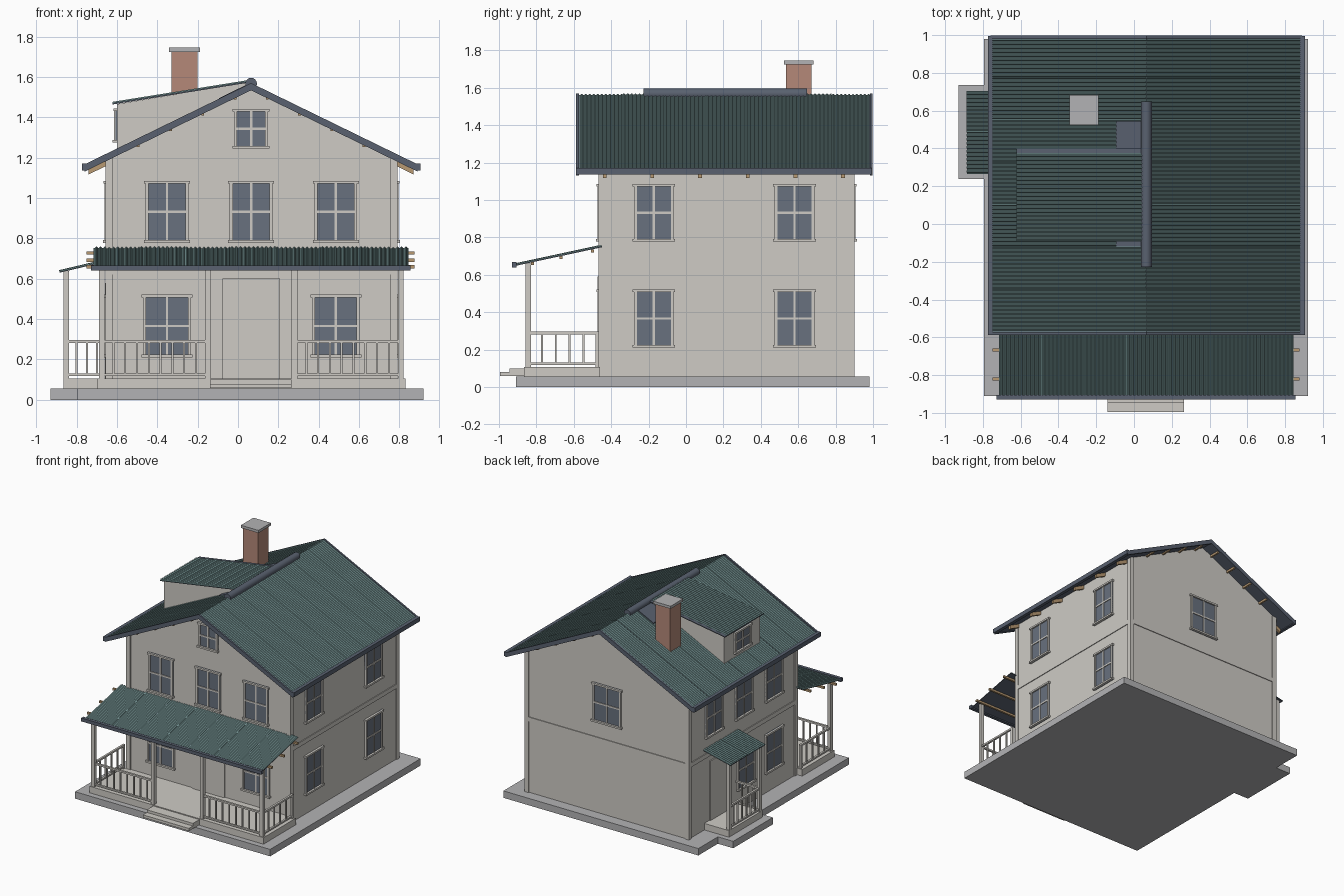
import bpy, bmesh, math
from mathutils import Vector, Matrix

if "Cube" in bpy.data.objects:
    bpy.data.objects.remove(bpy.data.objects["Cube"])


def material(name, rgb):
    m = bpy.data.materials.new(name)
    m.use_nodes = True
    m.diffuse_color = (*rgb, 1)
    m.node_tree.nodes["Principled BSDF"].inputs["Base Color"].default_value = (*rgb, 1)
    return m


WALL = material("warm white", (0.62, 0.60, 0.56))
STONE = material("grey stone", (0.45, 0.45, 0.46))
TEAL = material("teal sheet", (0.18, 0.30, 0.30))
SLATE = material("dark slate", (0.10, 0.12, 0.16))
GLASS = material("window glass", (0.14, 0.165, 0.21))
BRICK = material("red brick", (0.46, 0.25, 0.19))
WOOD = material("tan wood", (0.48, 0.32, 0.17))


def finish(name, bm, mats):
    bmesh.ops.recalc_face_normals(bm, faces=bm.faces)
    me = bpy.data.meshes.new(name)
    bm.to_mesh(me)
    bm.free()
    for m in mats:
        me.materials.append(m)
    ob = bpy.data.objects.new(name, me)
    bpy.context.collection.objects.link(ob)
    return ob


def add_box(bm, x, y, z, index=0):
    size = Vector((x[1] - x[0], y[1] - y[0], z[1] - z[0]))
    mid = Vector((sum(x) / 2, sum(y) / 2, sum(z) / 2))
    geo = bmesh.ops.create_cube(bm, size=1, matrix=Matrix.Translation(mid) @ Matrix.Diagonal((*size, 1)))
    for f in {f for v in geo["verts"] for f in v.link_faces}:
        f.material_index = index


def box(name, x, y, z, mat):
    bm = bmesh.new()
    add_box(bm, x, y, z)
    return finish(name, bm, [mat])


def prism(name, pts, axis, span, mat):
    """Extrude a profile of (x, z) along y, or of (y, z) along x."""
    bm = bmesh.new()
    place = (lambda p: (p[0], span[0], p[1])) if axis == "y" else (lambda p: (span[0], *p))
    face = bm.faces.new([bm.verts.new(place(p)) for p in pts])
    geo = bmesh.ops.extrude_face_region(bm, geom=[face])["geom"]
    step = span[1] - span[0]
    vec = (0, step, 0) if axis == "y" else (step, 0, 0)
    bmesh.ops.translate(bm, verts=[v for v in geo if isinstance(v, bmesh.types.BMVert)], vec=vec)
    return finish(name, bm, [mat])


def strip(name, a, b, thick, axis, span, mat):
    """A board along the slope from a to b, hanging down by thick."""
    return prism(name, [a, b, (b[0], b[1] - thick), (a[0], a[1] - thick)], axis, span, mat)


def corrugated(name, start, along, down, period=0.021, amp=0.006, sheet=0.224):
    """Ribbed sheets side by side, ribs running down the slope."""
    bm = bmesh.new()
    start, along, down = Vector(start), Vector(along), Vector(down)
    n = along.cross(down).normalized()
    n = n if n.z > 0 else -n
    width = along.length
    for s in range(math.ceil(width / sheet)):
        lo, hi = s * sheet, min(width, (s + 1) * sheet + 0.004)
        count = max(2, round((hi - lo) / period * 4))
        prev = None
        for i in range(count + 1):
            t = lo + (hi - lo) * i / count
            p = start + along * (t / width) + n * (amp * (i % 4 > 1) + 0.002 * (s % 2))
            pair = bm.verts.new(p), bm.verts.new(p + down)
            if prev:
                bm.faces.new((prev[0], pair[0], pair[1], prev[1]))
            prev = pair
    ob = finish(name, bm, [TEAL])
    sol = ob.modifiers.new("thickness", "SOLIDIFY")
    sol.thickness = 0.003
    return ob


def window(name, side, u, face, z, w):
    """Four-pane window; side is the turn about z from the front wall."""
    bm = bmesh.new()
    h, (a, b) = w / 2, z
    add_box(bm, (-h, h), (-0.006, 0.01), (a, b), 1)
    for s in (-1, 1):
        add_box(bm, sorted((s * h, s * (h - 0.015))), (-0.014, 0.01), (a, b))
    add_box(bm, (-0.006, 0.006), (-0.012, 0.01), (a, b))
    mid = (a + b) / 2
    add_box(bm, (-h, h), (-0.012, 0.01), (mid - 0.006, mid + 0.006))
    add_box(bm, (-h - 0.008, h + 0.008), (-0.018, 0.01), (b - 0.014, b))
    add_box(bm, (-h - 0.008, h + 0.008), (-0.022, 0.01), (a, a + 0.014))
    pos = (u, face, 0) if side in (0, 180) else (face, u, 0)
    bm.transform(Matrix.Translation(pos) @ Matrix.Rotation(math.radians(side), 4, "Z"))
    return finish(name, bm, [WALL, GLASS])


def railing(name, a, b, gap=0.056):
    """Two rails with balusters between two floor points."""
    a, b = Vector((*a, 0)), Vector((*b, 0))
    d = b - a
    bm = bmesh.new()
    for z in ((0.118, 0.13), (0.282, 0.296)):
        add_box(bm, (0, d.length), (-0.008, 0.008), z)
    n = round(d.length / gap)
    for i in range(1, n):
        t = d.length * i / n
        add_box(bm, (t - 0.005, t + 0.005), (-0.005, 0.005), (0.12, 0.29))
    bm.transform(Matrix.Translation(a) @ Matrix.Rotation(math.atan2(d.y, d.x), 4, "Z"))
    return finish(name, bm, [WALL])


# Main dimensions
CX, RIDGE, SLOPE = 0.065, 1.56, 0.488
X0, X1, Y0, Y1 = -0.648, 0.782, -0.46, 0.893
R0, R1 = -0.58, 0.99
roof_z = lambda x: RIDGE - SLOPE * abs(x - CX)

# Foundation, porch floors and steps
box("foundation", (-0.795, 0.92), (-0.91, 0.98), (0, 0.055), STONE)
box("side_foundation", (-0.93, -0.795), (0.238, 0.735), (0, 0.055), STONE)
box("porch_floor", (-0.70, 0.83), (-0.865, Y0), (0.055, 0.107), WALL)
box("side_porch_floor", (-0.865, X0), (0.275, 0.695), (0.055, 0.107), WALL)
box("lower_step", (-0.14, 0.265), (-0.995, -0.86), (0.058, 0.079), WALL)
box("upper_step", (-0.14, 0.265), (-0.945, -0.86), (0.079, 0.1), WALL)

# House body with gables, corner boards and floor band
prism("house_walls", [(X0, 0.055), (X1, 0.055), (X1, roof_z(X1) - 0.015), (CX, RIDGE - 0.015),
                      (X0, roof_z(X0) - 0.015)], "y", (Y0, Y1), WALL)
for x in (X0, X1):
    for y in (Y0, Y1):
        sx, sy = (1 if x < 0 else -1), (1 if y < 0 else -1)
        box("corner_board", sorted((x - sx * 0.008, x + sx * 0.028)),
            sorted((y - sy * 0.008, y + sy * 0.028)), (0.055, 1.195), WALL)
box("floor_band", (X0 - 0.006, X1 + 0.006), (Y0 - 0.006, Y1 + 0.006), (0.62, 0.655), WALL)

# Main roof, mirrored about the ridge
for side, s in (("left", 1), ("right", -1)):
    eave = CX + s * 0.825
    top, low = (CX, RIDGE), (eave, roof_z(eave))
    strip(side + "_roof_deck", top, low, 0.02, "y", (R0, R1), SLATE)
    corrugated(side + "_roof_sheets", (CX, R0 + 0.01, RIDGE + 0.001), (0, R1 - R0 - 0.02, 0),
               (low[0] - CX, 0, low[1] - RIDGE))
    for y in (R0, R1):
        strip(side + "_verge_board", (CX, RIDGE + 0.01), (eave, low[1] + 0.01), 0.036, "y",
              (y - 0.007, y + 0.007), SLATE)
    box(side + "_eave_gutter", sorted((eave - s * 0.012, eave + s * 0.014)), (R0 - 0.008, R1 + 0.005),
        (1.137, 1.172), SLATE)
    for i in range(6):
        y = -0.435 + 0.255 * i
        a, b = CX + s * 0.69, CX + s * 0.805
        strip(side + "_rafter_end", (a, roof_z(a) - 0.018), (b, roof_z(b) - 0.018), 0.032, "y",
              (y - 0.01, y + 0.01), WOOD)
    for i in range(4):
        x = CX + s * (0.08 + 0.16 * i)
        z = roof_z(x) - 0.02
        for ys in ((R0 + 0.01, Y0), (Y1, R1 - 0.01)):
            box(side + "_purlin_end", (x - 0.007, x + 0.007), ys, (z - 0.013, z + 0.004), WOOD)

# Round ridge cap
bm = bmesh.new()
bmesh.ops.create_cone(bm, cap_ends=True, segments=16, radius1=0.029, radius2=0.029, depth=0.875,
                      matrix=Matrix.Translation((CX, 0.21, 1.567)) @ Matrix.Rotation(math.pi / 2, 4, "X"))
cap = finish("ridge_cap", bm, [SLATE])
bpy.context.view_layer.objects.active = cap
cap.select_set(True)
bpy.ops.object.shade_smooth_by_angle(angle=math.radians(40))

# Dormer with a shallow roof
prism("dormer_walls", [(-0.6, 1.2), (-0.6, 1.466), (0.05, 1.573), (0.05, 1.5)], "y", (-0.07, 0.378), WALL)
strip("dormer_roof_deck", (CX, 1.58), (-0.622, 1.47), 0.006, "y", (-0.093, 0.4), SLATE)
corrugated("dormer_roof_sheets", (CX, -0.093, 1.581), (0, 0.468, 0), (-0.687, 0, -0.11), sheet=0.5)
strip("dormer_flashing", (0.045, roof_z(0.045) + 0.013), (-0.095, roof_z(-0.095) + 0.013), 0.009, "y",
      (-0.12, 0.545), SLATE)
window("dormer_window", -90, 0.154, -0.6, (1.275, 1.445), 0.2)

# Chimney
box("chimney", (-0.33, -0.2), (0.535, 0.67), (1.3, 1.725), BRICK)
box("chimney_cap", (-0.342, -0.188), (0.525, 0.682), (1.725, 1.746), STONE)

# Front porch roof
strip("porch_roof_deck", (-0.45, 0.752), (-0.915, 0.652), 0.005, "x", (-0.715, 0.845), SLATE)
corrugated("porch_roof_sheets", (-0.715, -0.45, 0.753), (1.56, 0, 0), (0, -0.465, -0.1))
box("porch_gutter", (-0.728, 0.856), (-0.93, -0.905), (0.64, 0.667), SLATE)
for y in (-0.5, -0.668, -0.82):
    z = 0.745 + (y + 0.45) * 0.215
    box("porch_purlin", (-0.75, 0.876), (y - 0.008, y + 0.008), (z - 0.014, z + 0.002), WOOD)

# Front porch posts and railings
POSTS = (-0.676, -0.15, 0.28, 0.806)
for x in POSTS:
    box("porch_post", (x - 0.014, x + 0.014), (-0.858, -0.83), (0.107, 0.66), WALL)
for a, b in (POSTS[:2], POSTS[2:]):
    railing("front_railing", (a, -0.844), (b, -0.844))
for x in (POSTS[0], POSTS[3]):
    railing("end_railing", (x, -0.844), (x, -0.475), 0.07)
    box("railing_wall_post", (x - 0.01, x + 0.01), (-0.485, -0.465), (0.107, 0.296), WALL)

# Side porch
strip("side_porch_deck", (-0.64, 0.692), (-0.885, 0.634), 0.004, "y", (0.265, 0.705), SLATE)
corrugated("side_porch_sheets", (-0.64, 0.265, 0.693), (0, 0.44, 0), (-0.245, 0, -0.058))
for y in (0.295, 0.675):
    box("side_porch_post", (-0.864, -0.838), (y - 0.013, y + 0.013), (0.107, 0.638), WALL)
railing("side_porch_railing", (-0.851, 0.295), (-0.851, 0.675))
railing("side_porch_end_railing", (-0.851, 0.295), (X0, 0.295))

# Doors
box("front_door_frame", (-0.078, 0.208), (Y0 - 0.008, Y0), (0.107, 0.602), WALL)
box("front_door", (-0.067, 0.197), (Y0 - 0.012, Y0), (0.107, 0.591), WALL)
box("side_door", (X0 - 0.01, X0), (0.41, 0.63), (0.107, 0.58), WALL)

# Windows
UP, DOWN = (0.778, 1.085), (0.21, 0.522)
for x in (-0.352, 0.065, 0.485):
    window("front_upper_window", 0, x, Y0, UP, 0.212)
for x in (-0.352, 0.485):
    window("front_lower_window", 0, x, Y0, DOWN, 0.236)
window("gable_window", 0, CX, Y0, (1.245, 1.442), 0.168)
for z in (UP, DOWN):
    for y in (-0.172, 0.58):
        window("side_window", 90, y, X1, z, 0.212)
for y in (-0.172, 0.205, 0.58):
    window("left_upper_window", -90, y, X0, UP, 0.212)
for y in (-0.172, 0.18):
    window("left_lower_window", -90, y, X0, DOWN, 0.212)
window("back_window", 180, 0.065, Y1, UP, 0.25)
